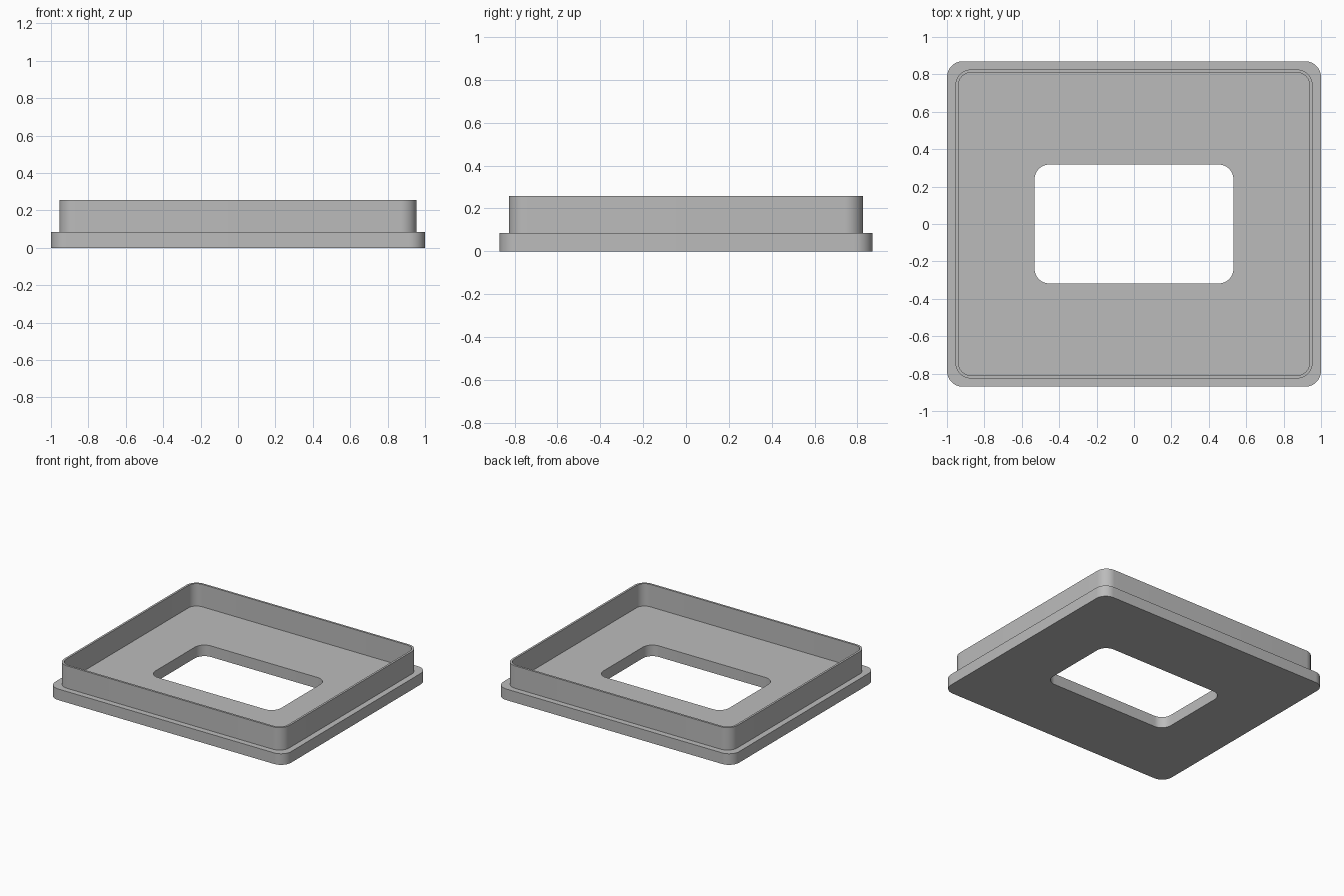
import bpy
import bmesh
import math

if "Cube" in bpy.data.objects:
    bpy.data.objects.remove(bpy.data.objects["Cube"], do_unlink=True)

CORNER_STEPS = 12
BASE_TOP, RIM_TOP = 0.085, 0.257

# Half width, half depth and corner radius of each rounded outline
FLANGE = (1.0, 0.87, 0.085)
RIM_OUTER = (0.955, 0.826, 0.085)
RIM_INNER = (0.939, 0.81, 0.069)
OPENING = (0.532, 0.318, 0.08)


def rounded_ring(bm, outline, z):
    """Add a ring of vertices following a rounded rectangle."""
    half_x, half_y, radius = outline
    ring = []
    for corner, (sx, sy) in enumerate([(1, 1), (-1, 1), (-1, -1), (1, -1)]):
        for step in range(CORNER_STEPS + 1):
            angle = math.pi / 2 * (corner + step / CORNER_STEPS)
            ring.append(bm.verts.new((sx * (half_x - radius) + radius * math.cos(angle),
                                      sy * (half_y - radius) + radius * math.sin(angle), z)))
    return ring


# Grey plastic
grey = bpy.data.materials.new("grey_plastic")
grey.use_nodes = True
colour = (0.5, 0.5, 0.5, 1)
grey.diffuse_color = colour
grey.node_tree.nodes["Principled BSDF"].inputs["Base Color"].default_value = colour

# Frame: flange plate, thin upright rim and central opening as one closed loft
section = [(OPENING, 0), (FLANGE, 0), (FLANGE, BASE_TOP), (RIM_OUTER, BASE_TOP),
           (RIM_OUTER, RIM_TOP), (RIM_INNER, RIM_TOP), (RIM_INNER, BASE_TOP), (OPENING, BASE_TOP)]
bm = bmesh.new()
rings = [rounded_ring(bm, outline, z) for outline, z in section]
for a, b in zip(rings, rings[1:] + rings[:1]):
    for i in range(len(a)):
        j = (i + 1) % len(a)
        bm.faces.new((a[i], a[j], b[j], b[i]))
bmesh.ops.recalc_face_normals(bm, faces=bm.faces)

mesh = bpy.data.meshes.new("rimmed_frame")
bm.to_mesh(mesh)
bm.free()
mesh.materials.append(grey)
frame = bpy.data.objects.new("rimmed_frame", mesh)
bpy.context.collection.objects.link(frame)

# Smooth corners, crisp edges
bpy.context.view_layer.objects.active = frame
frame.select_set(True)
bpy.ops.object.shade_smooth_by_angle(angle=math.radians(30))
